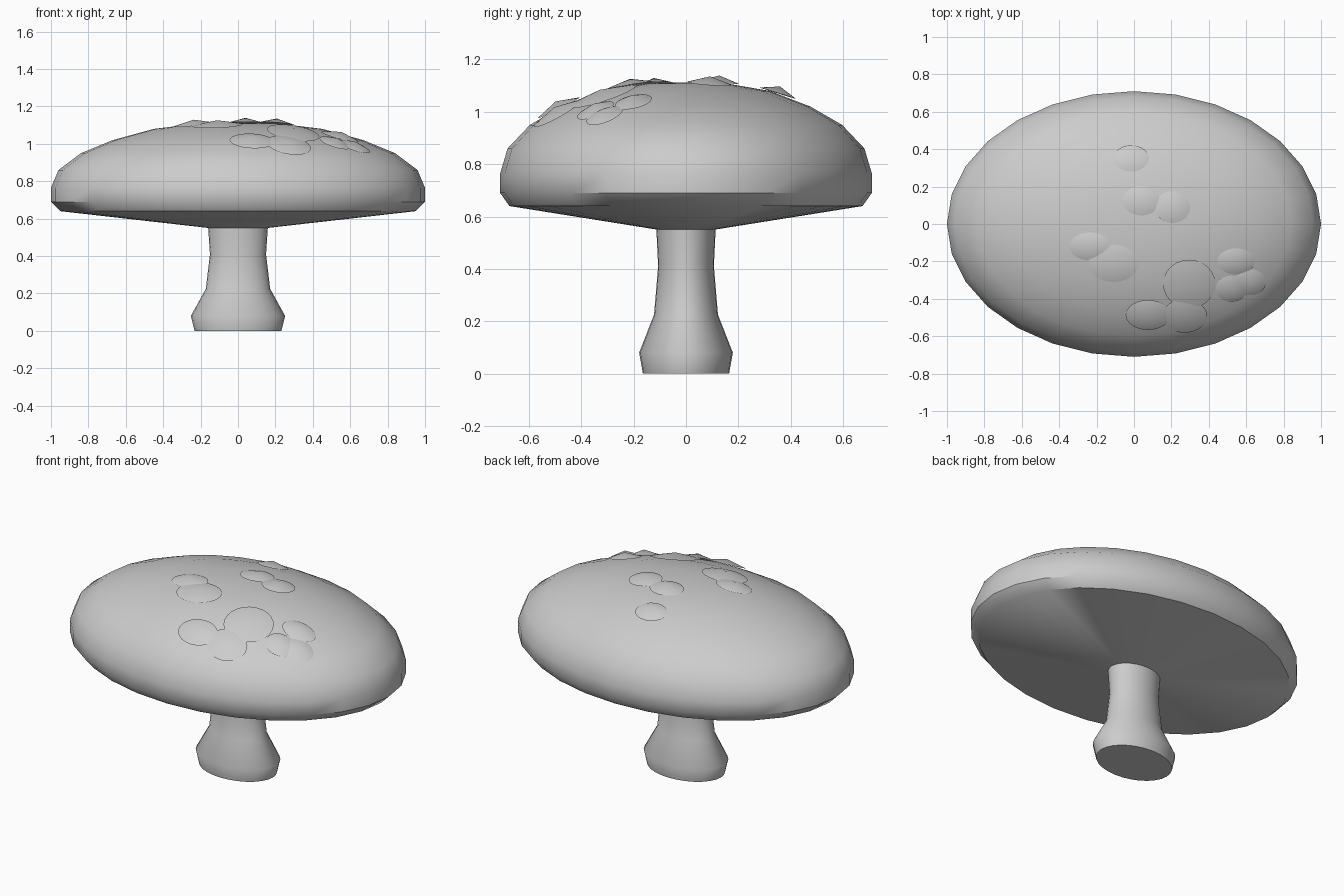
import bpy, bmesh, math
from mathutils import Vector

if "Cube" in bpy.data.objects:
    bpy.data.objects.remove(bpy.data.objects["Cube"])

SEG = 28        # sides of the lathed parts
DEPTH = 0.71    # front-to-back squash of the oval

grey = bpy.data.materials.new("plain_grey")
grey.diffuse_color = (0.604, 0.604, 0.604, 1)
grey.use_nodes = True
grey.node_tree.nodes["Principled BSDF"].inputs["Base Color"].default_value = grey.diffuse_color

CAP = [(0.155, 0.55), (0.95, 0.64), (1.0, 0.69), (1.0, 0.765), (0.96, 0.86),
       (0.84, 0.95), (0.67, 1.02), (0.45, 1.08), (0.22, 1.108), (0.0, 1.113)]
STEM = [(0.0, 0.0), (0.232, 0.0), (0.252, 0.08), (0.172, 0.225), (0.15, 0.41), (0.16, 0.56)]


def finish(name, bm, angle):
    bmesh.ops.recalc_face_normals(bm, faces=bm.faces)
    mesh = bpy.data.meshes.new(name)
    bm.to_mesh(mesh)
    bm.free()
    mesh.materials.append(grey)
    ob = bpy.data.objects.new(name, mesh)
    bpy.context.collection.objects.link(ob)
    bpy.ops.object.select_all(action='DESELECT')
    bpy.context.view_layer.objects.active = ob
    ob.select_set(True)
    bpy.ops.object.shade_smooth_by_angle(angle=math.radians(angle))
    return ob


def lathe(name, profile, angle):
    """Oval lathe; a zero radius closes to a single point."""
    bm = bmesh.new()
    rings = []
    for r, z in profile:
        n = SEG if r > 0 else 1
        rings.append([bm.verts.new((r * math.cos(math.tau * i / SEG),
                                    DEPTH * r * math.sin(math.tau * i / SEG), z))
                      for i in range(n)])
    for a, b in zip(rings, rings[1:]):
        for i in range(SEG):
            j = (i + 1) % SEG
            quad = [a[i % len(a)], a[j % len(a)], b[j % len(b)], b[i % len(b)]]
            bm.faces.new(list(dict.fromkeys(quad)))
    return finish(name, bm, angle)


def cap_point(x, y):
    """Point on the top of the cap above (x, y)."""
    r = math.hypot(x, y / DEPTH)
    for (r0, z0), (r1, z1) in zip(CAP[3:], CAP[4:]):
        if r1 <= r <= r0:
            return Vector((x, y, z0 + (z1 - z0) * (r0 - r) / (r0 - r1)))
    return Vector((x, y, CAP[3][1]))


def spot(name, x, y, rx, ry, height=0.03):
    """Low pointed disc lying against the cap."""
    e = 0.09
    c = cap_point(x, y)
    sx = (cap_point(x + e, y).z - cap_point(x - e, y).z) / (2 * e)
    sy = (cap_point(x, y + e).z - cap_point(x, y - e).z) / (2 * e)
    normal = Vector((-sx, -sy, 1)).normalized()
    bm = bmesh.new()
    apex = bm.verts.new(c + normal * height)
    n = 24
    rim = []
    for i in range(n):
        dx = rx * math.cos(math.tau * i / n)
        dy = ry * math.sin(math.tau * i / n)
        rim.append(bm.verts.new(c + Vector((dx, dy, sx * dx + sy * dy)) + normal * 0.003))
    for i in range(n):
        bm.faces.new((rim[i], rim[(i + 1) % n], apex))
    bm.faces.new(rim[::-1])
    return finish(name, bm, 12)


lathe("cap", CAP, 40)
lathe("stem", STEM, 46)

# Spots: x, y, half width, half depth
SPOTS = [(-0.015, 0.35, 0.095, 0.07), (0.04, 0.125, 0.10, 0.08), (0.205, 0.09, 0.095, 0.085),
         (-0.235, -0.12, 0.11, 0.075), (-0.11, -0.21, 0.135, 0.10),
         (0.295, -0.32, 0.14, 0.13), (0.075, -0.485, 0.12, 0.08), (0.27, -0.49, 0.12, 0.09),
         (0.545, -0.20, 0.10, 0.07), (0.62, -0.31, 0.085, 0.07), (0.52, -0.345, 0.085, 0.07)]
for k, s in enumerate(SPOTS):
    spot(f"cap_spot_{k + 1}", *s)
